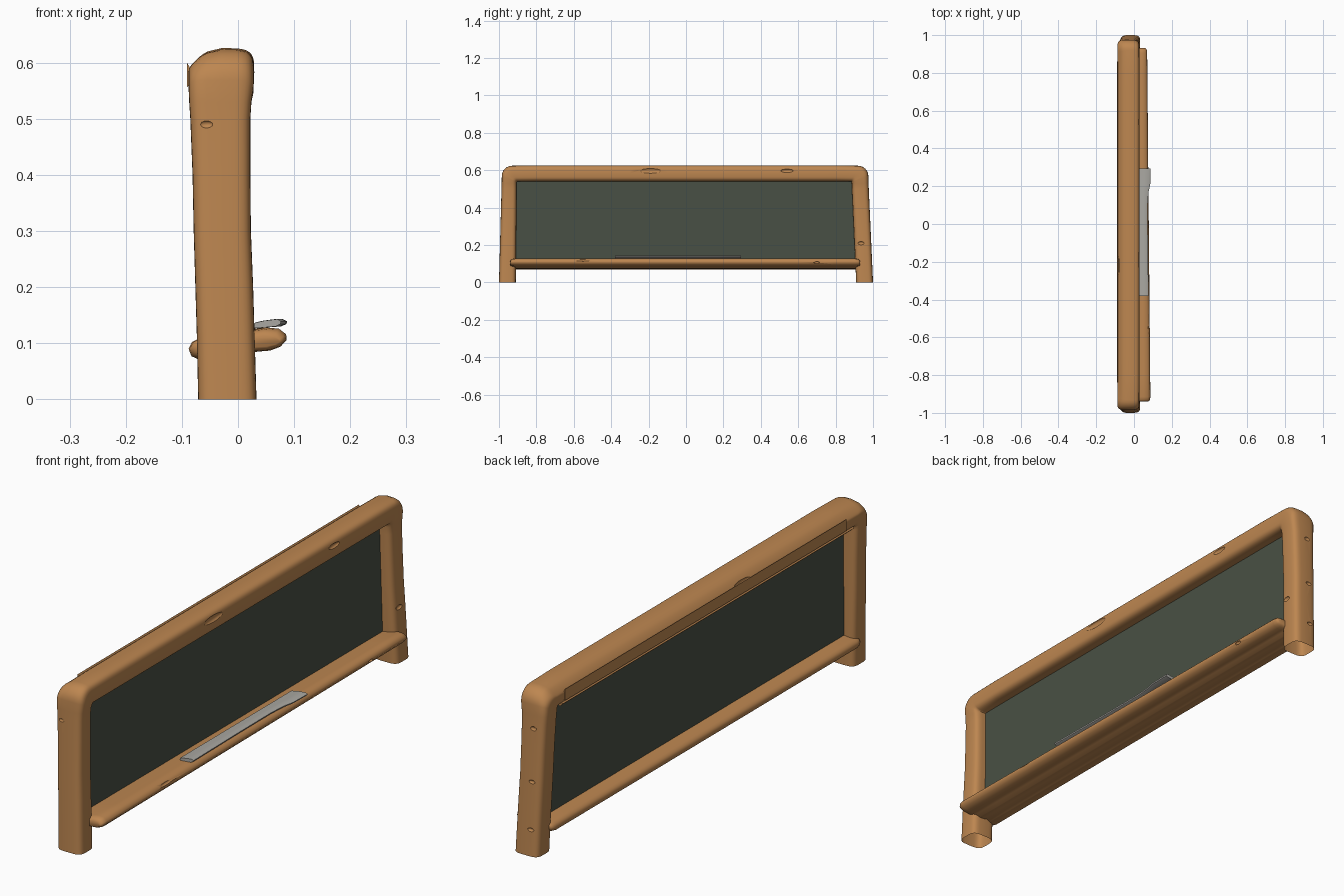
import bpy, bmesh, math

if "Cube" in bpy.data.objects:
    bpy.data.objects.remove(bpy.data.objects["Cube"])


def material(name, rgb):
    m = bpy.data.materials.new(name)
    m.diffuse_color = (*rgb, 1)
    m.use_nodes = True
    m.node_tree.nodes["Principled BSDF"].inputs["Base Color"].default_value = m.diffuse_color
    return m


WOOD = material("warm wood", (0.51, 0.24, 0.081))
SLATE = material("green slate", (0.066, 0.081, 0.058))
METAL = material("grey metal", (0.40, 0.39, 0.36))


def finish(name, bm, mat, angle=40):
    me = bpy.data.meshes.new(name)
    bm.to_mesh(me)
    bm.free()
    ob = bpy.data.objects.new(name, me)
    bpy.context.collection.objects.link(ob)
    me.materials.append(mat)
    smooth(ob, angle)
    return ob


def smooth(ob, angle):
    bpy.ops.object.select_all(action='DESELECT')
    ob.select_set(True)
    bpy.context.view_layer.objects.active = ob
    bpy.ops.object.shade_smooth_by_angle(angle=math.radians(angle))


def loft(name, rings, mat, angle=40):
    """Skin a list of equal-length point rings into one closed object."""
    bm = bmesh.new()
    vs = [[bm.verts.new(p) for p in r] for r in rings]
    n = len(vs[0])
    for a, b in zip(vs, vs[1:]):
        for i in range(n):
            j = (i + 1) % n
            bm.faces.new((a[i], a[j], b[j], b[i]))
    bm.faces.new(vs[0])
    bm.faces.new(vs[-1][::-1])
    bmesh.ops.recalc_face_normals(bm, faces=bm.faces)
    return finish(name, bm, mat, angle)


def dent(ob, knots, angle=40):
    """Scoop shallow knot holes out of an object."""
    for c, r in knots:
        bm = bmesh.new()
        bmesh.ops.create_uvsphere(bm, u_segments=16, v_segments=10, radius=1)
        bmesh.ops.scale(bm, vec=r, verts=bm.verts)
        bmesh.ops.translate(bm, vec=c, verts=bm.verts)
        cutter = finish("knot_cutter", bm, WOOD)
        mod = ob.modifiers.new("knot", 'BOOLEAN')
        mod.operation, mod.solver, mod.object = 'DIFFERENCE', 'EXACT', cutter
        bpy.context.view_layer.objects.active = ob
        bpy.ops.object.modifier_apply(modifier=mod.name)
        bpy.data.objects.remove(cutter)
    smooth(ob, angle)


def rounded(n=32, power=4.0):
    """Unit superellipse as (u, v) pairs from 0 to 1."""
    out = []
    for i in range(n):
        a = 2 * math.pi * i / n
        c, s = math.cos(a), math.sin(a)
        out.append((0.5 + 0.5 * math.copysign(abs(c) ** (2 / power), c),
                    0.5 + 0.5 * math.copysign(abs(s) ** (2 / power), s)))
    return out


# Frame: two posts and the top beam, one sweep fanned around the corners
# station = outer (y, z), inner (y, z), back x, front x, slope of the crown
def side(s, foot_in, top_out, top_in):
    lerp = lambda a, b, t: a + (b - a) * t
    st = []
    for z, x0, x1 in ((0, -.071, .033), (.1, -.073, .030), (.2, -.076, .027),
                      (.3, -.079, .023), (.4, -.081, .022), (.5, -.085, .022),
                      (.53, -.087, .024)):
        t = z / .55
        st.append(((s * lerp(1, top_out, t), z),
                   (s * lerp(foot_in, top_in, t), z), x0, x1, 0))
    for k in range(7):
        a = math.radians(15 * k)
        r = .055
        st.append(((s * (top_out - r + r * math.cos(a)), .569 + r * math.sin(a)),
                   (s * (top_in - .0006 * k), .5375 + .0003 * k), -.088, .028, .1 * k))
    return st


left = side(-1, .91, .985, .905)
right = side(1, .91, .975, .885)
middle = [((i / 10, .626), (i / 10, .54), -.088, .029, .6) for i in range(-8, 9)]
rings = []
for o, i, x0, x1, slope in left + middle + right[::-1]:
    ring = []
    for u, v in rounded():
        if v > .5:
            v -= slope * max(0, 1 - 2 * u) ** 2 * (v - .5) * 1.2
        ring.append((x0 + (x1 - x0) * u,
                     i[0] + (o[0] - i[0]) * v, i[1] + (o[1] - i[1]) * v))
    rings.append(ring)
frame = loft("frame", rings, WOOD)
dent(frame, [((.032, -.19, .597), (.010, .06, .014)), ((.032, .54, .597), (.010, .035, .010)),
             ((.028, .935, .21), (.008, .018, .009)), ((-.057, -.989, .49), (.013, .007, .007)),
             ((-.086, -.22, .595), (.010, .05, .012)), ((-.04, .980, .48), (.013, .007, .008)),
             ((-.04, .989, .28), (.013, .007, .007)), ((-.04, .996, .10), (.013, .007, .007))])
# open the hollow post feet
bm = bmesh.new()
bm.from_mesh(frame.data)
bmesh.ops.delete(bm, geom=[f for f in bm.faces if f.calc_center_median().z < 1e-4],
                 context='FACES_ONLY')
bm.to_mesh(frame.data)
bm.free()

# Thin writing board, visible from both sides
loft("board", [[(x, -.93, .09), (x, .93, .09), (x, .90, .56), (x, -.93, .56)]
               for x in (-.032, -.022)], SLATE)

# Lower rail with chalk ledge
RAIL = [(-.070, .108), (-.082, .102), (-.088, .090), (-.083, .077), (-.068, .070),
        (-.045, .073), (-.030, .079), (-.015, .075), (.005, .075), (.020, .083),
        (.035, .085), (.058, .087), (.076, .094), (.087, .106), (.086, .116),
        (.073, .126), (.050, .128), (.020, .123), (-.030, .115)]
rings = []
for y, k in [(-.940, .45), (-.937, .7), (-.930, .9), (-.915, 1)] + \
            [(i / 5, 1) for i in range(-4, 5)] + \
            [(.905, 1), (.920, .9), (.928, .7), (.931, .45)]:
    reach = 1 - .2 * (y + .94) / 1.87
    rings.append([((x * reach if x > 0 else x) * (.75 + .25 * k),
                   y, .1 + (z - .1) * k) for x, z in RAIL])
rail = loft("lower_rail", rings, WOOD, 50)
dent(rail, [((.085, -.55, .121), (.010, .045, .008)), ((.069, .7, .106), (.006, .015, .006))], 50)

# Thin metal tray plate lying on the ledge
rings = []
for y, w in ((-.38, .077), (-.1, .073), (.1, .072), (.17, .077), (.21, .086), (.295, .088)):
    f = (w - .02) / .066
    rings.append([(.02 + x * f, y, z) for x, z in
                  ((0, .126), (.03, .128), (.055, .130), (.064, .134),
                   (.066, .139), (.058, .143), (.03, .140), (0, .134))])
loft("metal_tray", rings, METAL)

# Splintered lips along the back of the beam
for name, section, y0, y1 in (
        ("back_lip", ((-.091, .600), (-.080, .582), (-.082, .565), (-.091, .556)), -.84, .86),
        ("back_trim", ((-.088, .546), (-.078, .556), (-.060, .545), (-.075, .534)), -.89, .87)):
    loft(name, [[(x, y, z) for x, z in section] for y in (y0, y1)], WOOD, 20)
